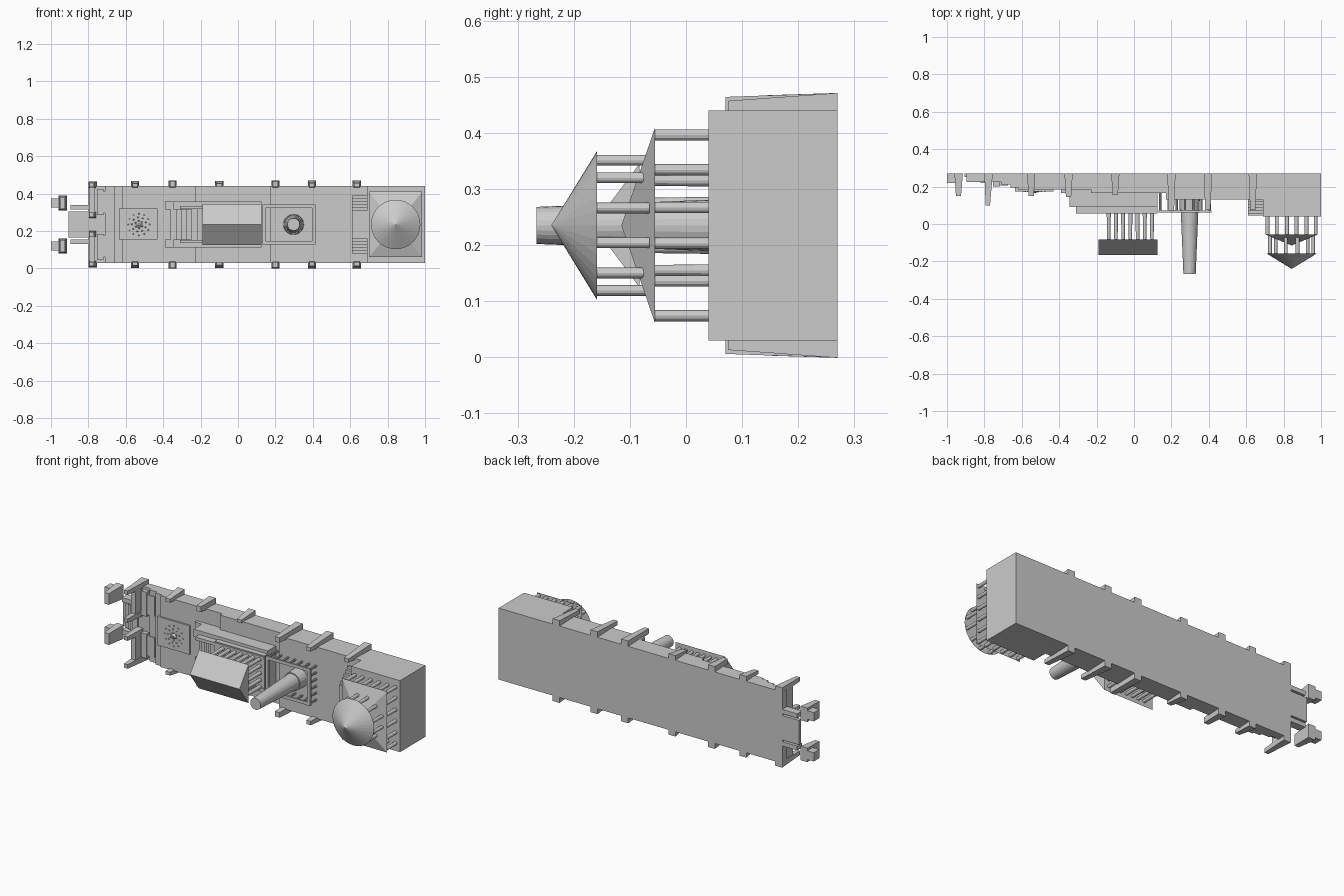
import bpy, bmesh, math
from mathutils import Matrix

if "Cube" in bpy.data.objects:
    bpy.data.objects.remove(bpy.data.objects["Cube"])

CZ = 0.235   # long axis of symmetry in z
GY = 0.27    # rear plane; everything rises from it toward -y


def finish(bm, name):
    bmesh.ops.recalc_face_normals(bm, faces=bm.faces)
    me = bpy.data.meshes.new(name)
    bm.to_mesh(me)
    bm.free()
    ob = bpy.data.objects.new(name, me)
    bpy.context.collection.objects.link(ob)
    return ob


def taper(name, base, top):
    """Block from base (x0,x1,z0,z1,y) to top (x0,x1,z0,z1,y)."""
    bm = bmesh.new()
    rings = []
    for x0, x1, z0, z1, y in (base, top):
        rings.append([bm.verts.new(p) for p in
                      ((x0, y, z0), (x1, y, z0), (x1, y, z1), (x0, y, z1))])
    a, b = rings
    bm.faces.new(a)
    bm.faces.new(b)
    for i in range(4):
        j = (i + 1) % 4
        bm.faces.new((a[i], a[j], b[j], b[i]))
    return finish(bm, name)


def box(name, x0, x1, y0, y1, z0, z1):
    return taper(name, (x0, x1, z0, z1, y1), (x0, x1, z0, z1, y0))


def cone(name, x, z, y0, y1, r0, r1, seg=12, spin=0.0):
    """Round part rising from y0 (radius r0) to y1 (radius r1)."""
    bm = bmesh.new()
    m = (Matrix.Translation((x, (y0 + y1) / 2, z))
         @ Matrix.Rotation(math.pi / 2, 4, 'X') @ Matrix.Rotation(spin, 4, 'Z'))
    bmesh.ops.create_cone(bm, cap_ends=True, segments=seg, radius1=r0,
                          radius2=r1, depth=y0 - y1, matrix=m)
    return finish(bm, name)


def prism(name, pts, z0, z1):
    """Outline in x,y extruded along z."""
    bm = bmesh.new()
    f = bm.faces.new([bm.verts.new((x, y, z0)) for x, y in pts])
    r = bmesh.ops.extrude_face_region(bm, geom=[f])
    bmesh.ops.translate(bm, vec=(0, 0, z1 - z0),
                        verts=[v for v in r['geom'] if isinstance(v, bmesh.types.BMVert)])
    return finish(bm, name)


# terraced ground as one stepped profile
levels = [(-0.80, -0.71, 0.225), (-0.71, -0.66, 0.21), (-0.66, -0.62, 0.195),
          (-0.62, -0.23, 0.185), (-0.23, 0.17, 0.165), (0.17, 0.69, 0.13),
          (0.69, 1.0, 0.04)]
outline = [(-0.80, GY)]
for x0, x1, y in levels:
    outline += [(x0, y), (x1, y)]
outline.append((1.0, GY))
prism("terraced_ground", outline, 0.03, 0.44)

# entrance steps with side rails
for i in range(5):
    x = -0.905 + i * 0.021
    box("entrance_step", x, -0.79, 0.25 - i * 0.008, GY, 0.165, 0.305)
# gate wall pieces, either side of the opening
for s in (-1, 1):
    def span(a, b):
        return tuple(sorted((CZ + s * a, CZ + s * b)))
    box("entrance_rail", -0.895, -0.79, 0.225, GY, *span(0.08, 0.105))
    box("gate_wall", -0.795, -0.765, 0.165, GY, *span(0.045, 0.205))
    for a in (0.047, 0.207):
        z0, z1 = span(a - 0.013, a + 0.022)
        taper("gate_tower", (-0.80, -0.755, z0, z1, GY),
              (-0.793, -0.77, z0 + 0.006, z1 - 0.006, 0.10))
    box("inner_kerb", -0.755, -0.72, 0.20, GY, *span(0.05, 0.19))
    box("inner_step", -0.72, -0.675, 0.205, GY, *span(0.06, 0.175))
    # guardian figures on plinths
    z0, z1 = span(0.075, 0.155)
    box("guardian_plinth", -1.0, -0.955, 0.22, GY, z0 + 0.015, z1 - 0.015)
    taper("guardian_body", (-0.96, -0.915, z0, z1, 0.27),
          (-0.952, -0.925, z0 + 0.008, z1 - 0.008, 0.15))

# stepped buttresses along both long walls: x, tip y, outward reach
for x, y, reach in ((-0.55, 0.15, 0.225), (-0.35, 0.145, 0.238), (-0.10, 0.155, 0.224),
                    (0.20, 0.07, 0.235), (0.395, 0.075, 0.228), (0.635, 0.075, 0.228)):
    for s in (-1, 1):
        a = sorted((CZ + s * 0.195, CZ + s * min(reach + 0.008, 0.236)))
        b = sorted((CZ + s * 0.20, CZ + s * (reach - 0.006)))
        taper("wall_buttress", (x - 0.022, x + 0.022, *a, GY),
              (x - 0.014, x + 0.014, *b, y))

# fountain on a square plinth
box("fountain_plinth", -0.635, -0.43, 0.175, 0.20, 0.155, 0.32)
for i, (n, r) in enumerate(((12, 0.058), (9, 0.038), (6, 0.02))):
    for k in range(n):
        a = 2 * math.pi * k / n + i * 0.3
        cone("fountain_jet", -0.53 + r * math.cos(a), CZ + r * math.sin(a),
             0.176, 0.172 - i * 0.002, 0.005, 0.002, 5)
cone("fountain_bowl", -0.53, CZ, 0.176, 0.166, 0.018, 0.006, 12)

# hall terrace: floor, flanking walls and stairs along x
box("hall_floor", -0.19, 0.125, 0.06, 0.18, 0.13, 0.34)
for s in (-1, 1):
    z = sorted((CZ + s * 0.082, CZ + s * 0.10))
    box("terrace_wall", -0.31, 0.125, 0.055, 0.2, *z)
    z = sorted((CZ + s * 0.08, CZ + s * 0.122))
    box("terrace_base", -0.345, 0.125, 0.09, 0.2, *z)
    z = sorted((CZ + s * 0.08, CZ + s * 0.122))
    box("terrace_kerb", -0.39, 0.17, 0.165, 0.2, *z)
for i in range(6):
    x = -0.36 + i * 0.028
    box("hall_stair", x, -0.19, 0.162 - i * 0.019, 0.2, CZ - 0.083, CZ + 0.083)

# hall columns around the rectangle, under a gable roof
for i in range(7):
    for s in (-1, 1):
        cone("hall_column", -0.135 + i * 0.0385, CZ + s * 0.08, 0.06, -0.087, 0.011, 0.009)
for x in (-0.135, 0.096):
    for k in (-1, 0, 1):
        cone("hall_column", x, CZ + k * 0.04, 0.06, -0.087, 0.011, 0.009)
taper("hall_roof", (-0.19, 0.125, 0.125, 0.345, -0.083),
      (-0.19, 0.125, CZ - 0.0005, CZ + 0.0005, -0.165))

# fenced court: posts and square rail frame
for s in (-1, 1):
    z = sorted((CZ + s * 0.088, CZ + s * 0.106))
    box("court_rail", 0.13, 0.415, 0.062, 0.072, *z)
    for i in range(7):
        cone("court_post", 0.14 + i * 0.0443, CZ + s * 0.097, 0.17, 0.07, 0.006, 0.006, 8)
box("court_rail", 0.395, 0.415, 0.062, 0.072, 0.13, 0.34)
box("court_rail", 0.13, 0.148, 0.062, 0.072, 0.13, 0.34)
for i in range(1, 5):
    cone("court_post", 0.405, CZ - 0.097 + i * 0.039, 0.13, 0.07, 0.006, 0.006, 8)

# tall tapering tower
cone("tower_foot", 0.297, CZ, 0.135, 0.065, 0.055, 0.052, 24)
cone("tower_shaft", 0.297, CZ, 0.07, -0.266, 0.047, 0.033, 24)

# raised end landing with stairs climbing from both sides
box("end_landing", 0.61, 0.69, 0.045, 0.14, 0.16, 0.31)
for s in (-1, 1):
    for i in range(5):
        z = sorted((CZ + s * 0.07, CZ + s * (0.155 - i * 0.016)))
        box("landing_stair", 0.61, 0.69, 0.117 - i * 0.015, 0.14, *z)

# pavilion: square colonnade, pyramid roof, round colonnade, cone roof
PX = 0.843
grid = [-0.161, -0.099, -0.037, 0.025, 0.087, 0.161]
grid = [-0.161, -0.099, -0.032, 0.032, 0.099, 0.161]
for i, u in enumerate(grid):
    for j, v in enumerate(grid):
        if i in (0, 5) or j in (0, 5):
            cone("lower_column", PX + u * 0.8, CZ + v, 0.042, -0.056, 0.01, 0.01)
taper("square_roof", (0.70, 0.985, 0.06, 0.41, -0.055),
      (PX - 0.0005, PX + 0.0005, CZ - 0.0005, CZ + 0.0005, -0.115))
for k in range(12):
    a = math.radians(15 + 30 * k)
    cone("upper_column", PX + 0.12 * math.cos(a), CZ + 0.12 * math.sin(a),
         -0.065, -0.16, 0.0095, 0.0095)
cone("round_roof", PX, CZ, -0.159, -0.24, 0.132, 0.0, 32)
